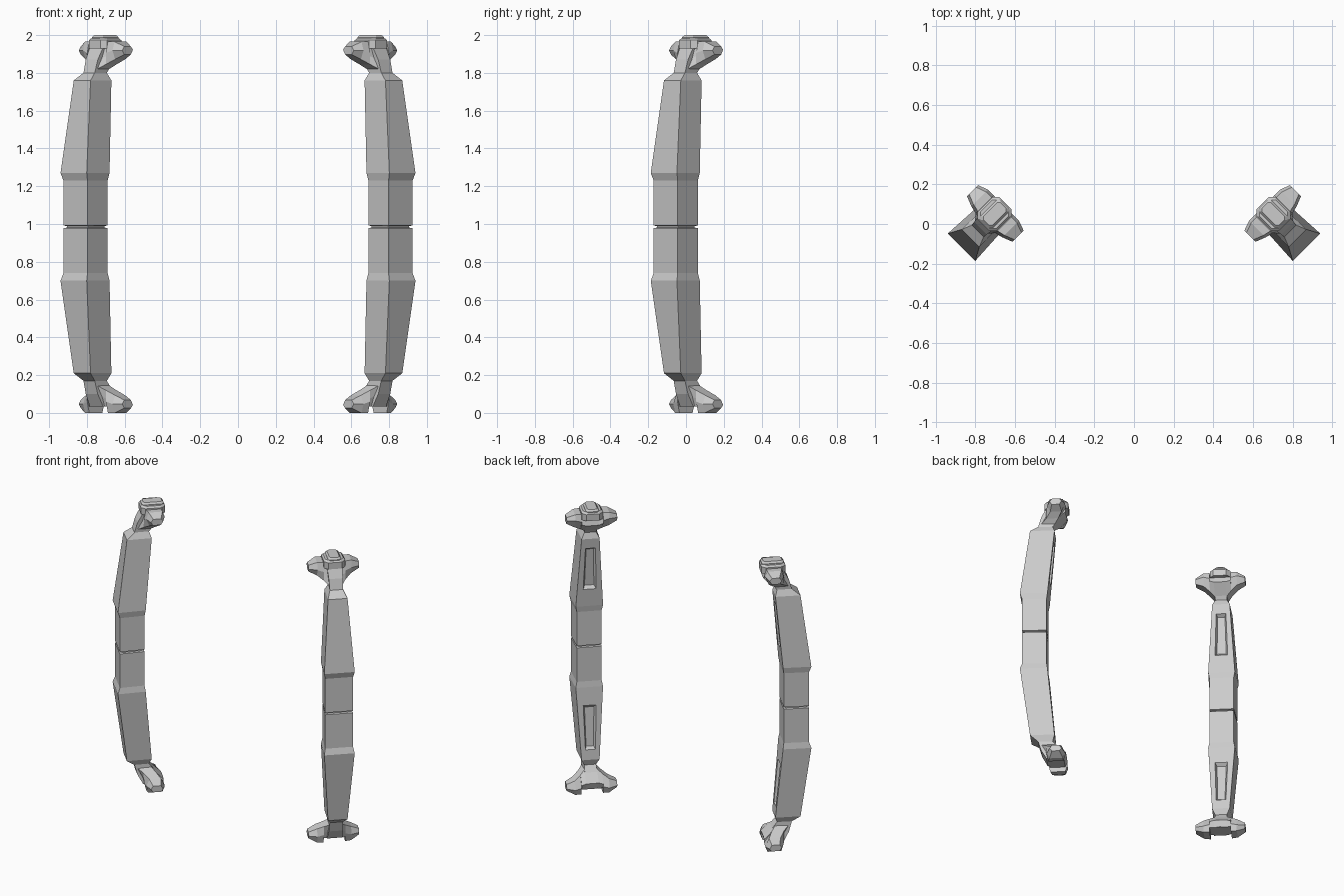
import bpy, bmesh
from mathutils import Matrix, Vector

if "Cube" in bpy.data.objects:
    bpy.data.objects.remove(bpy.data.objects["Cube"])

R = 0.5 ** 0.5
MID = 0.985  # height of the mirror plane between the two halves
# local axes: u = outward, v = sideways, z = up; pillar is turned 45 degrees
PLACE = Matrix(((R, R, 0, 0.753), (-R, R, 0, 0), (0, 0, 1, 0), (0, 0, 0, 1)))
FLIP_X = Matrix.Diagonal((-1, 1, 1, 1))
FLIP_Z = Matrix.Translation((0, 0, 2 * MID)) @ Matrix.Diagonal((1, 1, -1, 1))


def loft(rings):
    bm = bmesh.new()
    vs = [[bm.verts.new(p) for p in ring] for ring in rings]
    n = len(vs[0])
    for a, b in zip(vs, vs[1:]):
        for i in range(n):
            j = (i + 1) % n
            bm.faces.new((a[i], a[j], b[j], b[i]))
    bm.faces.new(vs[0])
    bm.faces.new(vs[-1])
    return bm, vs


def emit(bm, name, mat):
    b = bm.copy()
    b.transform(mat)
    bmesh.ops.recalc_face_normals(b, faces=b.faces)
    me = bpy.data.meshes.new(name)
    b.to_mesh(me)
    b.free()
    ob = bpy.data.objects.new(name, me)
    bpy.context.collection.objects.link(ob)


# half shaft: z, inner u, outer u, inner half width, outer half width
SHAFT = [(0.985, 0.004, 0.138, 0.068, 0.078), (0.989, 0.004, 0.138, 0.068, 0.078),
         (0.992, -0.009, 0.152, 0.08, 0.09), (1.23, -0.009, 0.152, 0.08, 0.09),
         (1.27, -0.015, 0.166, 0.088, 0.098), (1.76, -0.059, 0.102, 0.058, 0.063),
         (1.80, -0.045, 0.05, 0.038, 0.042), (1.87, -0.10, 0.03, 0.042, 0.045),
         (1.935, -0.12, -0.005, 0.05, 0.05)]
shaft, rings = loft([[(ui, -vi, z), (uo, -vo, z), (uo, vo, z), (ui, vi, z)]
                     for z, ui, uo, vi, vo in SHAFT])

# recessed window in the inner face of the tapered section
lo, hi = rings[4], rings[5]
quad = [lo[0], lo[3], hi[3], hi[0]]
face = next(f for f in lo[0].link_faces if all(v in f.verts for v in quad))
bmesh.ops.delete(shaft, geom=[face], context='FACES_ONLY')


def window(s0, t0, t1, depth):
    pts = []
    for s, t in ((s0, t0), (1 - s0, t0), (1 - s0, t1), (s0, t1)):
        low = quad[0].co.lerp(quad[1].co, s)
        high = quad[3].co.lerp(quad[2].co, s)
        pts.append(shaft.verts.new(low.lerp(high, t) + Vector((depth, 0, 0))))
    return pts


loops = [quad, window(0.24, 0.25, 0.86, 0), window(0.31, 0.29, 0.83, 0.022)]
for a, b in zip(loops, loops[1:]):
    for i in range(4):
        j = (i + 1) % 4
        shaft.faces.new((a[i], a[j], b[j], b[i]))
shaft.faces.new(loops[-1])

# winged end block, lofted sideways: v, bottom z, top z, inner u, outer u, bottom inner u, bottom outer u
WING = [(0.163, 1.897, 1.94, -0.115, -0.036, -0.10, -0.05),
        (0.11, 1.872, 1.965, -0.134, -0.015, -0.11, -0.035),
        (0.07, 1.845, 1.965, -0.134, -0.006, -0.085, -0.005),
        (0.07, 1.845, 1.932, -0.134, -0.006, -0.085, -0.005),
        (0.04, 1.82, 1.932, -0.134, 0.0, -0.06, 0.03)]
sections = WING + [(-w[0],) + w[1:] for w in reversed(WING)]
wing, _ = loft([[(a, v, zb), (b, v, zb), (uo, v, zb + 0.5 * (zt - zb)),
                 (uo - 0.015, v, zt), (ui + 0.015, v, zt), (ui, v, zb + 0.6 * (zt - zb))]
                for v, zb, zt, ui, uo, a, b in sections])


# cap blocks: chamfered octagons
def block(u0, u1, hv, z0, z1, c):
    def ring(z, k):
        a, b, h = u0 + k, u1 - k, hv - k
        return [(a + c, -h, z), (b - c, -h, z), (b, -h + c, z), (b, h - c, z),
                (b - c, h, z), (a + c, h, z), (a, h - c, z), (a, -h + c, z)]
    return loft([ring(z0, 0), ring(z1 - 0.012, 0), ring(z1, 0.01)])[0]


cap = block(-0.148, 0.008, 0.068, 1.928, 1.985, 0.025)
rib = block(-0.142, 0.0, 0.042, 1.94, 2.0, 0.012)

# place all parts on both sides, halves mirrored top to bottom
for side, sm in (("right", Matrix.Identity(4)), ("left", FLIP_X)):
    m = sm @ PLACE
    emit(shaft, "upper_shaft_" + side, m)
    emit(shaft, "lower_shaft_" + side, m @ FLIP_Z)
    emit(wing, "head_" + side, m)
    # foot reaches the ground exactly
    foot = Matrix.Translation((0, 0, 2 * MID - 0.005)) @ Matrix.Diagonal((1, 1, -1, 1))
    emit(wing, "foot_" + side, m @ foot)
    emit(cap, "cap_" + side, m)
    emit(rib, "cap_rib_" + side, m)
